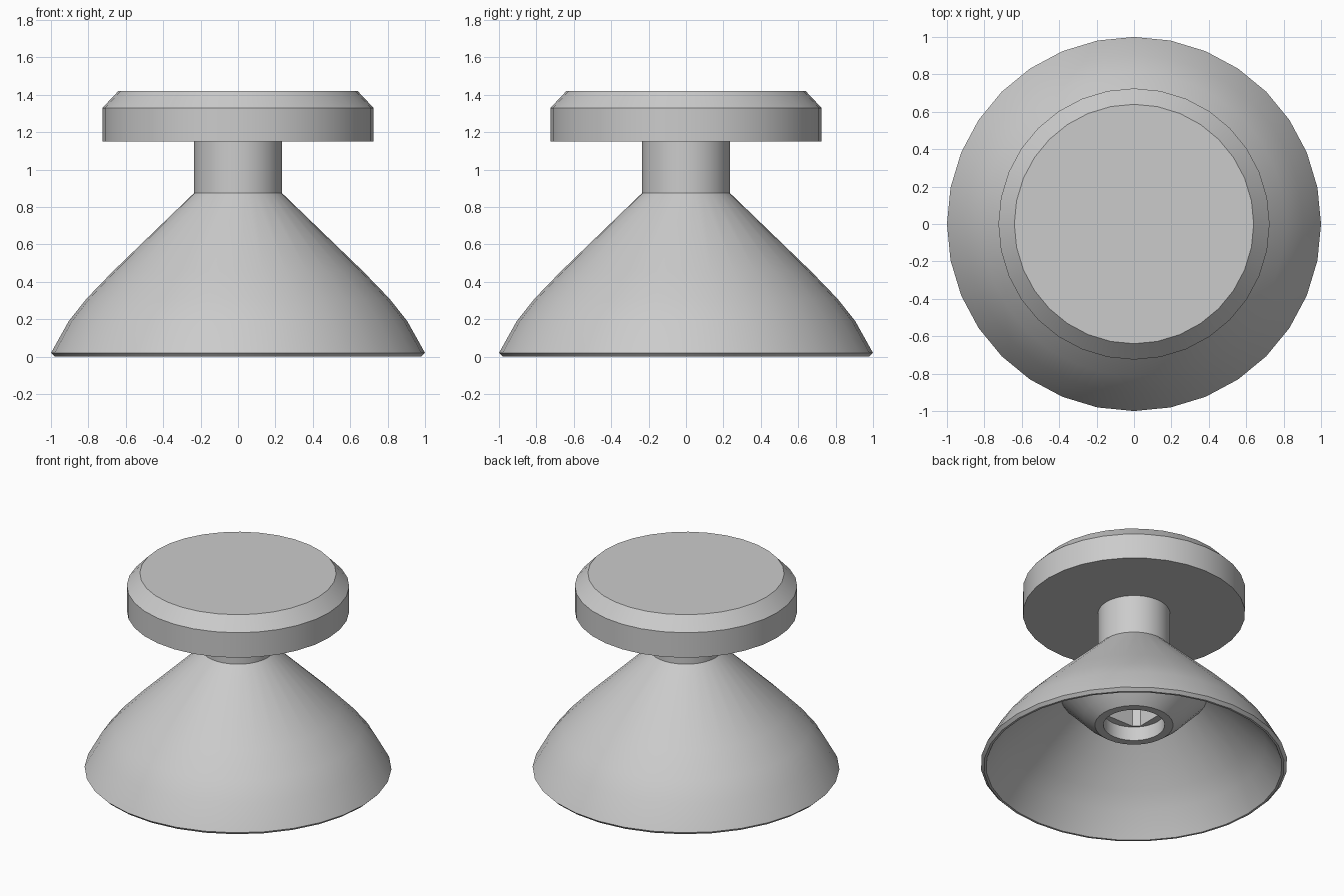
import bpy, bmesh
from math import radians, pi
from mathutils import Matrix

cube = bpy.data.objects.get("Cube")
if cube:
    bpy.data.objects.remove(cube, do_unlink=True)

SIDES = 32

grey = bpy.data.materials.new("grey_plastic")
grey.use_nodes = True
COLOUR = (0.6, 0.6, 0.6, 1)
grey.diffuse_color = COLOUR
grey.node_tree.nodes["Principled BSDF"].inputs["Base Color"].default_value = COLOUR


def add_object(name, bm):
    bmesh.ops.recalc_face_normals(bm, faces=bm.faces)
    mesh = bpy.data.meshes.new(name)
    bm.to_mesh(mesh)
    bm.free()
    mesh.materials.append(grey)
    obj = bpy.data.objects.new(name, mesh)
    bpy.context.collection.objects.link(obj)
    return obj


def lathe(name, profile):
    """Turn (radius, height) points about z; both ends lie on the axis."""
    bm = bmesh.new()
    verts = [bm.verts.new((r, 0, z)) for r, z in profile]
    edges = [bm.edges.new(pair) for pair in zip(verts, verts[1:])]
    bmesh.ops.spin(bm, geom=verts + edges, cent=(0, 0, 0), axis=(0, 0, 1),
                   angle=2 * pi, steps=SIDES, use_merge=True)
    bmesh.ops.remove_doubles(bm, verts=bm.verts, dist=0.0005)
    return add_object(name, bm)


def activate(obj):
    bpy.ops.object.select_all(action='DESELECT')
    obj.select_set(True)
    bpy.context.view_layer.objects.active = obj


# Hollow skirt with neck above and flared socket boss inside
skirt = lathe("skirt_and_neck", [
    (0, 0.41), (0.2, 0.41), (0.2, 0.31), (0.255, 0.31),
    (0.33, 0.37), (0.48, 0.53),
    (0.63, 0.4), (0.77, 0.26), (0.86, 0.16), (0.965, 0),
    (0.98, 0), (1.0, 0.02), (0.905, 0.19), (0.81, 0.31), (0.67, 0.455),
    (0.235, 0.875), (0.235, 1.2), (0, 1.2)])

# Square shaft socket with clipped corners
bm = bmesh.new()
bmesh.ops.create_cube(bm, size=1, matrix=Matrix.Translation((0, 0, 0.61))
                      @ Matrix.Diagonal((0.3, 0.3, 0.48, 1)))
upright = [e for e in bm.edges if abs(e.verts[0].co.z - e.verts[1].co.z) > 0.1]
bmesh.ops.bevel(bm, geom=upright, offset=0.036, segments=1, affect='EDGES')
cutter = add_object("socket_cutter", bm)
cutter.hide_render = True

activate(skirt)
cut = skirt.modifiers.new("socket", 'BOOLEAN')
cut.operation = 'DIFFERENCE'
cut.solver = 'EXACT'
cut.object = cutter
bpy.ops.object.modifier_apply(modifier=cut.name)
bpy.data.objects.remove(cutter, do_unlink=True)

# Flat thumb cap with chamfered rim
cap = lathe("thumb_cap", [
    (0, 1.15), (0.725, 1.15), (0.725, 1.33), (0.64, 1.42), (0, 1.42)])

for part in (skirt, cap):
    activate(part)
    bpy.ops.object.shade_smooth_by_angle(angle=radians(28))
